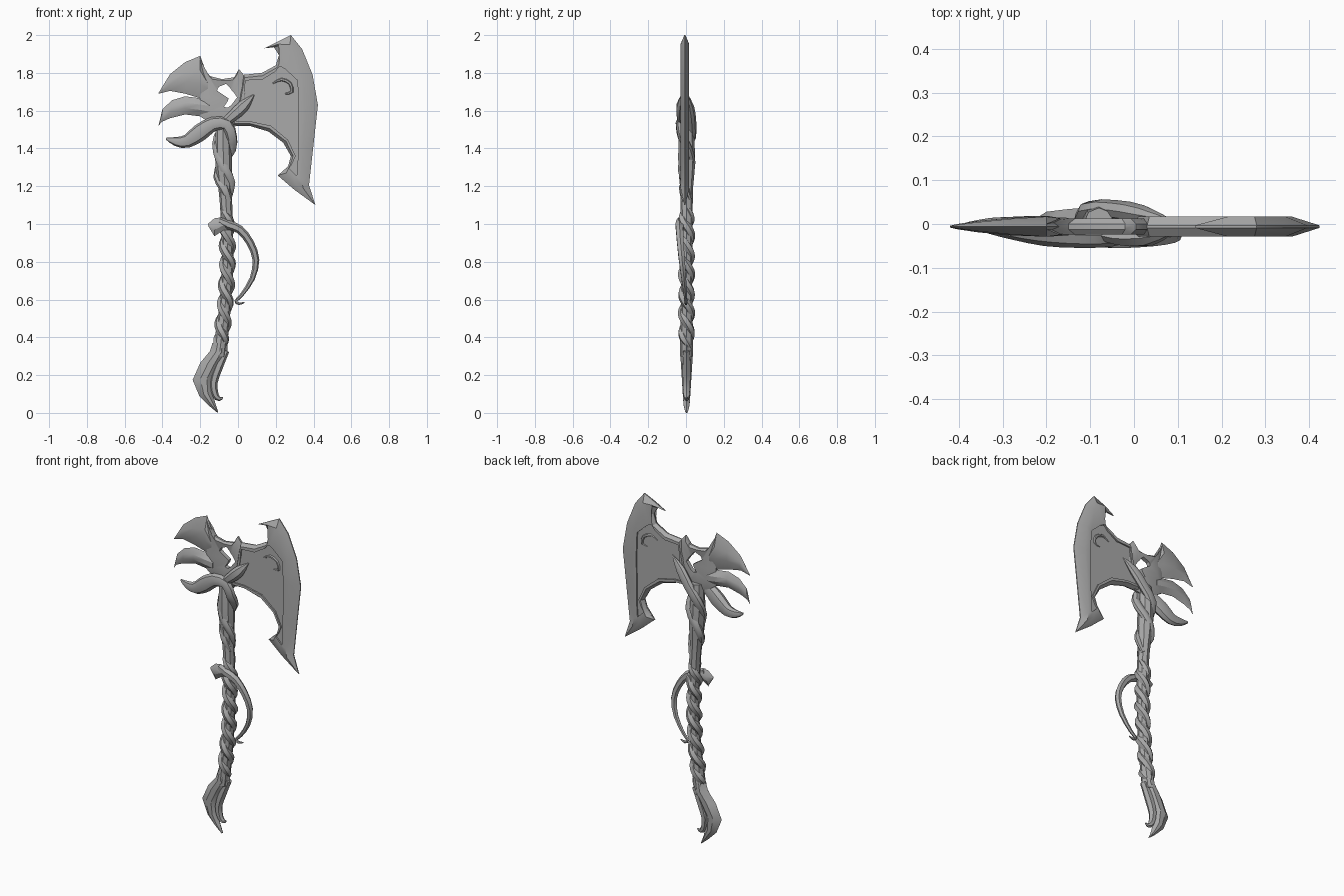
import bpy, bmesh, math
from mathutils import Vector

YC = -0.006  # mid-plane of the axe head

steel = bpy.data.materials.new("dark_grey")
steel.diffuse_color = (.4, .4, .4, 1)


def finish(name, bm, angle=30):
    bmesh.ops.remove_doubles(bm, verts=bm.verts, dist=1e-5)
    bmesh.ops.recalc_face_normals(bm, faces=bm.faces)
    me = bpy.data.meshes.new(name)
    bm.to_mesh(me)
    bm.free()
    me.materials.append(steel)
    ob = bpy.data.objects.new(name, me)
    bpy.context.collection.objects.link(ob)
    bpy.ops.object.select_all(action='DESELECT')
    ob.select_set(True)
    bpy.context.view_layer.objects.active = ob
    bpy.ops.object.shade_smooth_by_angle(angle=math.radians(angle))
    return ob


def bridge(bm, a, b):
    n = len(a)
    for i in range(n):
        j = (i + 1) % n
        bm.faces.new((a[i], a[j], b[j], b[i]))


def plate(name, loops, fill):
    """Two-sided plate from nested (points, half thickness) loops."""
    bm = bmesh.new()
    sides = []
    for s in (-1, 1):
        rings = [[bm.verts.new((x, YC + s * t, z)) for x, z in pts] for pts, t in loops]
        for a, b in zip(rings, rings[1:]):
            bridge(bm, a, b)
        if fill:
            bm.faces.new(rings[-1])
        sides.append(rings)
    bridge(bm, sides[0][0], sides[1][0])
    if not fill:
        bridge(bm, sides[0][-1], sides[1][-1])
    return finish(name, bm)


def horn(name, stations, y=YC):
    """Flattened hexagonal spike; stations are (x1, z1, x2, z2, half thickness)."""
    bm = bmesh.new()
    rings = []
    for x1, z1, x2, z2, t in stations:
        ring = [(0, 0), (.35, -t), (.65, -t), (1, 0), (.65, t), (.35, t)]
        rings.append([bm.verts.new((x1 + (x2 - x1) * f, y + d, z1 + (z2 - z1) * f)) for f, d in ring])
    for a, b in zip(rings, rings[1:]):
        bridge(bm, a, b)
    bm.faces.new(rings[0])
    bm.faces.new(rings[-1])
    return finish(name, bm)


def smooth(pts, k):
    """Catmull-Rom resampling of (x, y, z, radius) points."""
    p = [Vector(q) for q in pts]
    p = [2 * p[0] - p[1]] + p + [2 * p[-1] - p[-2]]
    out = []
    for i in range(1, len(p) - 2):
        a, b, c, d = p[i - 1:i + 3]
        for s in range(k):
            t = s / k
            out.append(.5 * (2 * b + (c - a) * t + (2 * a - 5 * b + 4 * c - d) * t * t
                             + (3 * b - a - 3 * c + d) * t ** 3))
    return out + [p[-2]]


def tube(name, pts, sides=8, k=3, flat=1.0):
    """Tapered tube; flat squashes it towards its centre line in depth."""
    path = smooth(pts, k)
    pos = [q.to_3d() for q in path]
    bm = bmesh.new()
    rings, u = [], None
    for i, c in enumerate(pos):
        d = (pos[min(i + 1, len(pos) - 1)] - pos[max(i - 1, 0)]).normalized()
        if u is None:
            u = d.cross(Vector((0, 1, 0))).normalized()
        u = (u - d * u.dot(d)).normalized()
        v = d.cross(u)
        r = max(path[i][3], .002)
        ring = []
        for j in range(sides):
            a = 2 * math.pi * j / sides
            o = (u * math.cos(a) + v * math.sin(a)) * r
            o.y *= flat
            ring.append(bm.verts.new(c + o))
        rings.append(ring)
    for a, b in zip(rings, rings[1:]):
        bridge(bm, a, b)
    bm.faces.new(rings[0])
    bm.faces.new(rings[-1])
    return finish(name, bm, 40)


# Main blade: sharp edge, raised frame, sunken panel
edge = [(.28, 2), (.34, 1.925), (.395, 1.79), (.423, 1.63), (.397, 1.395), (.376, 1.205), (.41, 1.10),
        (.30, 1.18), (.21, 1.257), (.265, 1.305), (.28, 1.36), (.24, 1.43), (.16, 1.49), (.06, 1.52),
        (-.03, 1.52), (0, 1.66), (.03, 1.79), (.127, 1.80), (.2, 1.84), (.217, 1.894), (.19, 1.936), (.14, 1.93)]
ridge = [(.275, 1.95), (.295, 1.90), (.345, 1.78), (.36, 1.63), (.345, 1.41), (.335, 1.24), (.345, 1.19),
         (.30, 1.225), (.255, 1.27), (.275, 1.308), (.292, 1.36), (.255, 1.437), (.168, 1.505), (.06, 1.532),
         (-.02, 1.532), (.015, 1.66), (.035, 1.775), (.13, 1.785), (.21, 1.83), (.232, 1.89), (.225, 1.945),
         (.215, 1.952)]
panel = [(.227, 1.833), (.25, 1.82), (.315, 1.76), (.32, 1.63), (.318, 1.42), (.315, 1.27), (.31, 1.255),
         (.295, 1.27), (.27, 1.295), (.285, 1.315), (.305, 1.36), (.265, 1.445), (.175, 1.52), (.06, 1.545),
         (-.01, 1.545), (.03, 1.66), (.04, 1.76), (.13, 1.765), (.195, 1.805), (.215, 1.828), (.22, 1.832),
         (.222, 1.833)]
plate("blade", [(edge, .003), (ridge, .023), (panel, .023), (panel, .014)], True)

# Hub with chevron-shaped opening
rim = [(-.2, 1.87), (-.19, 1.835), (-.15, 1.783), (-.085, 1.767), (-.02, 1.777), (.005, 1.82), (.03, 1.79),
       (.05, 1.7), (.05, 1.6), (0, 1.52), (-.1, 1.5), (-.2, 1.57), (-.2, 1.67)]
hole = [(-.11, 1.705), (-.108, 1.715), (-.1, 1.727), (-.063, 1.742), (-.045, 1.725), (-.035, 1.71),
        (-.025, 1.70), (-.005, 1.67), (-.035, 1.63), (-.055, 1.615), (-.074, 1.62), (-.055, 1.65), (-.05, 1.665)]
middle = [(a * .7 + c * .3, b * .7 + d * .3) for (a, b), (c, d) in zip(rim, hole)]
plate("hub", [(rim, .006), (middle, .018), (hole, .012)], False)

# Rear spikes
horn("upper_spike", [(-.16, 1.78, -.16, 1.68, .018), (-.2, 1.89, -.2, 1.666, .023), (-.28, 1.857, -.28, 1.69, .018),
                     (-.36, 1.793, -.36, 1.705, .01), (-.42, 1.695, -.42, 1.69, .002)])
horn("middle_spike", [(-.15, 1.66, -.15, 1.56, .02), (-.2, 1.666, -.2, 1.57, .023), (-.28, 1.676, -.28, 1.58, .02),
                      (-.35, 1.655, -.36, 1.56, .013), (-.40, 1.607, -.405, 1.54, .006), (-.42, 1.525, -.42, 1.52, .002)])

# Curled ornaments on both faces of the panel
for side, s in (("front", -1), ("back", 1)):
    y = YC + s * .013
    tube(side + "_ornament", [(.185, y, 1.745, .004), (.23, y, 1.765, .009), (.275, y, 1.745, .009),
                              (.285, y, 1.70, .009), (.25, y, 1.69, .004)], 6, 2)

# Vines and leaf points gripping the head
tube("lower_spike_vine", [(-.38, 0, 1.453, .006), (-.33, -.004, 1.437, .024), (-.27, -.01, 1.438, .036),
                          (-.2, -.016, 1.485, .046), (-.13, -.026, 1.53, .038), (-.06, -.028, 1.525, .033),
                          (-.035, -.02, 1.46, .03), (-.035, .012, 1.4, .028), (-.08, .03, 1.33, .028),
                          (-.105, .012, 1.25, .026), (-.075, -.02, 1.19, .024), (-.045, -.01, 1.12, .014)], 8, 2, .75)
tube("front_leaf", [(.085, -.022, 1.685, .003), (.03, -.033, 1.625, .031), (-.03, -.033, 1.57, .028),
                    (-.08, -.022, 1.53, .02)], 6, 2, .6)
tube("back_leaf_vine", [(.085, .008, 1.685, .003), (.02, .022, 1.62, .028), (-.04, .032, 1.54, .03),
                        (-.10, .03, 1.46, .03), (-.105, -.006, 1.38, .028), (-.07, -.024, 1.29, .027),
                        (-.035, -.008, 1.22, .022), (-.05, .022, 1.13, .014)], 8, 2, .75)

# Handle core
core = [(-.08, 1.56, .034), (-.08, 1.45, .042), (-.075, 1.3, .044), (-.07, 1.2, .035), (-.06, 1.05, .032),
        (-.055, .8, .03), (-.065, .6, .03), (-.085, .42, .034), (-.10, .3, .034)]
tube("handle", [(x, .003, z, r) for x, z, r in core], 8, 2)


def core_x(z):
    for (x1, z1, _), (x2, z2, _) in zip(core, core[1:]):
        if z >= z2:
            return x1 + (x2 - x1) * (z1 - z) / (z1 - z2)
    return core[-1][0]


# Two vines twisted around the grip
for n in range(2):
    pts = []
    for i in range(61):
        z = 1.09 - .76 * i / 60
        a = 2 * math.pi * (1.09 - z) / .205 + n * math.pi
        r = .024 * min(1, .4 + i / 8, .4 + (60 - i) / 8)
        pts.append((core_x(z) - .022 * math.cos(a), .003 - .022 * math.sin(a), z, r))
    tube("grip_vine_%d" % (n + 1), pts, 6, 1)

# Curved hand guard branch with its thorn
horn("guard_thorn", [(-.16, 1.0, -.155, .985, .004), (-.125, 1.03, -.125, .935, .013),
                     (-.09, 1.035, -.08, .965, .016), (-.05, 1.02, -.04, .97, .012)], -.033)
tube("hand_guard", [(-.10, -.034, 1.02, .016), (-.05, -.034, .995, .024), (.01, -.034, .97, .022),
                    (.065, -.03, .9, .02), (.095, -.022, .81, .018), (.075, -.012, .71, .014),
                    (.02, -.004, .625, .01), (-.012, 0, .592, .008), (.005, 0, .578, .008), (.035, 0, .585, .003)], 6, 2)

# Hooked pommel with inner curl
horn("pommel", [(-.135, .37, -.055, .37, .03), (-.15, .325, -.055, .32, .034), (-.2, .265, -.085, .255, .03),
                (-.24, .175, -.125, .185, .025), (-.205, .09, -.135, .11, .02), (-.15, .035, -.12, .05, .016),
                (-.108, 0, -.104, .004, .006)], .003)
tube("pommel_curl", [(-.065, .003, .33, .02), (-.105, .003, .24, .024), (-.13, .003, .16, .022),
                     (-.12, .003, .095, .018), (-.098, .003, .074, .012), (-.08, .003, .082, .004)], 6, 2)
